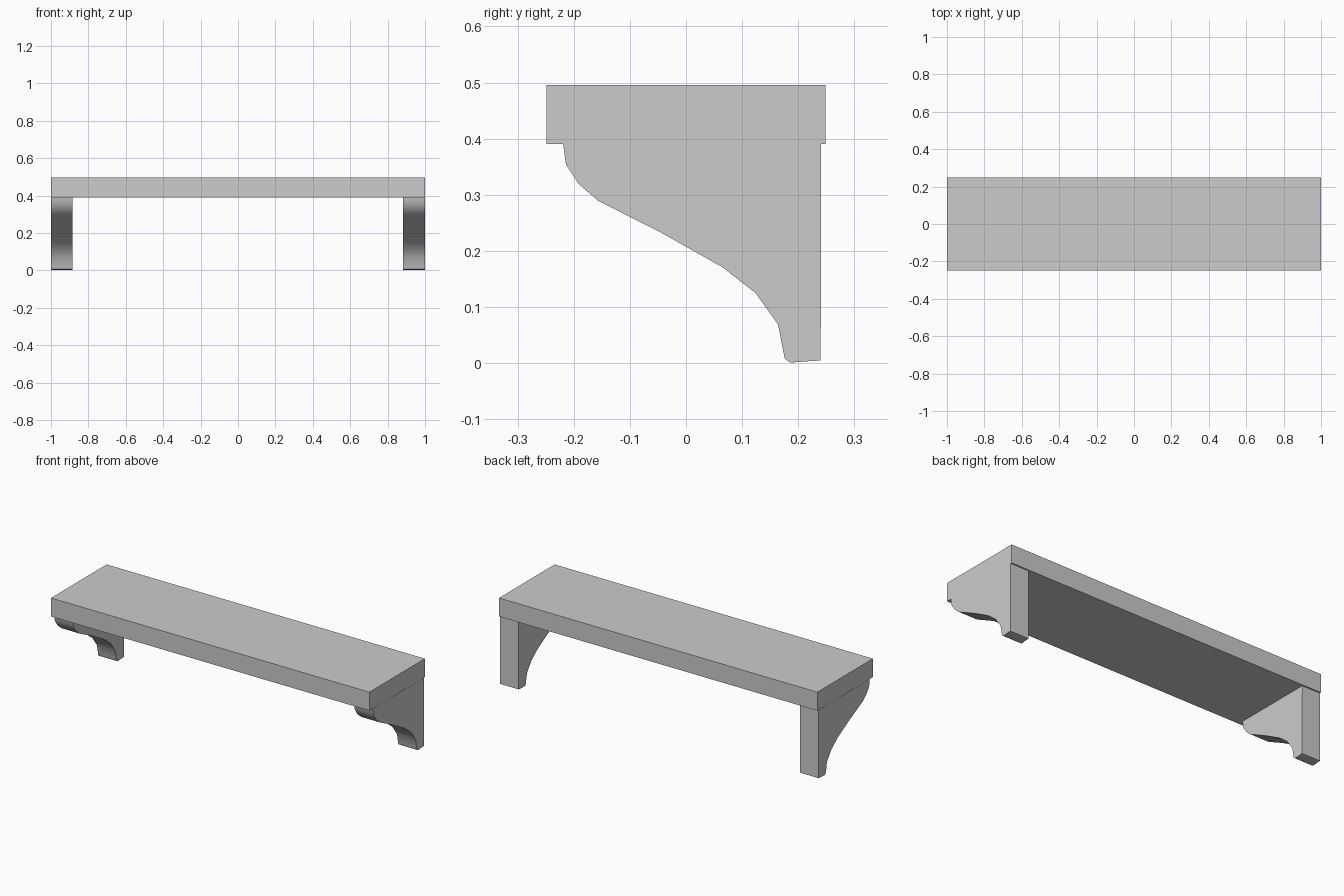
import bpy
import bmesh
from math import radians

cube = bpy.data.objects.get("Cube")
if cube:
    bpy.data.objects.remove(cube, do_unlink=True)

# Single plain grey material
grey = bpy.data.materials.new("plain grey")
grey.use_nodes = True
colour = (0.6, 0.6, 0.6, 1)
grey.diffuse_color = colour
grey.node_tree.nodes["Principled BSDF"].inputs["Base Color"].default_value = colour


def add_object(name, bm):
    bmesh.ops.recalc_face_normals(bm, faces=bm.faces)
    mesh = bpy.data.meshes.new(name)
    bm.to_mesh(mesh)
    bm.free()
    mesh.materials.append(grey)
    obj = bpy.data.objects.new(name, mesh)
    bpy.context.collection.objects.link(obj)
    return obj


def extrude_profile(name, profile, x0, x1):
    """Extrude a (y, z) outline along x."""
    bm = bmesh.new()
    face = bm.faces.new([bm.verts.new((x0, y, z)) for y, z in profile])
    side = bmesh.ops.extrude_face_region(bm, geom=[face])["geom"]
    verts = [v for v in side if isinstance(v, bmesh.types.BMVert)]
    bmesh.ops.translate(bm, verts=verts, vec=(x1 - x0, 0, 0))
    return add_object(name, bm)


# Shelf board
board = [(-0.249, 0.391), (0.249, 0.391), (0.249, 0.496), (-0.249, 0.496)]
extrude_profile("shelf_board", board, -0.999, 0.999)

# S-curved brackets, upright at the back
bracket = [
    (0.241, 0.391), (-0.219, 0.391), (-0.214, 0.354), (-0.191, 0.319),
    (-0.156, 0.289), (-0.045, 0.233), (0.065, 0.171), (0.124, 0.125),
    (0.164, 0.069), (0.176, 0.008), (0.186, 0.001), (0.24, 0.005),
]
for name, x0, x1 in (("right_bracket", -1, -0.885), ("left_bracket", 0.883, 1)):
    obj = extrude_profile(name, bracket, x0, x1)
    bpy.ops.object.select_all(action="DESELECT")
    obj.select_set(True)
    bpy.context.view_layer.objects.active = obj
    bpy.ops.object.shade_smooth_by_angle(angle=radians(40))
